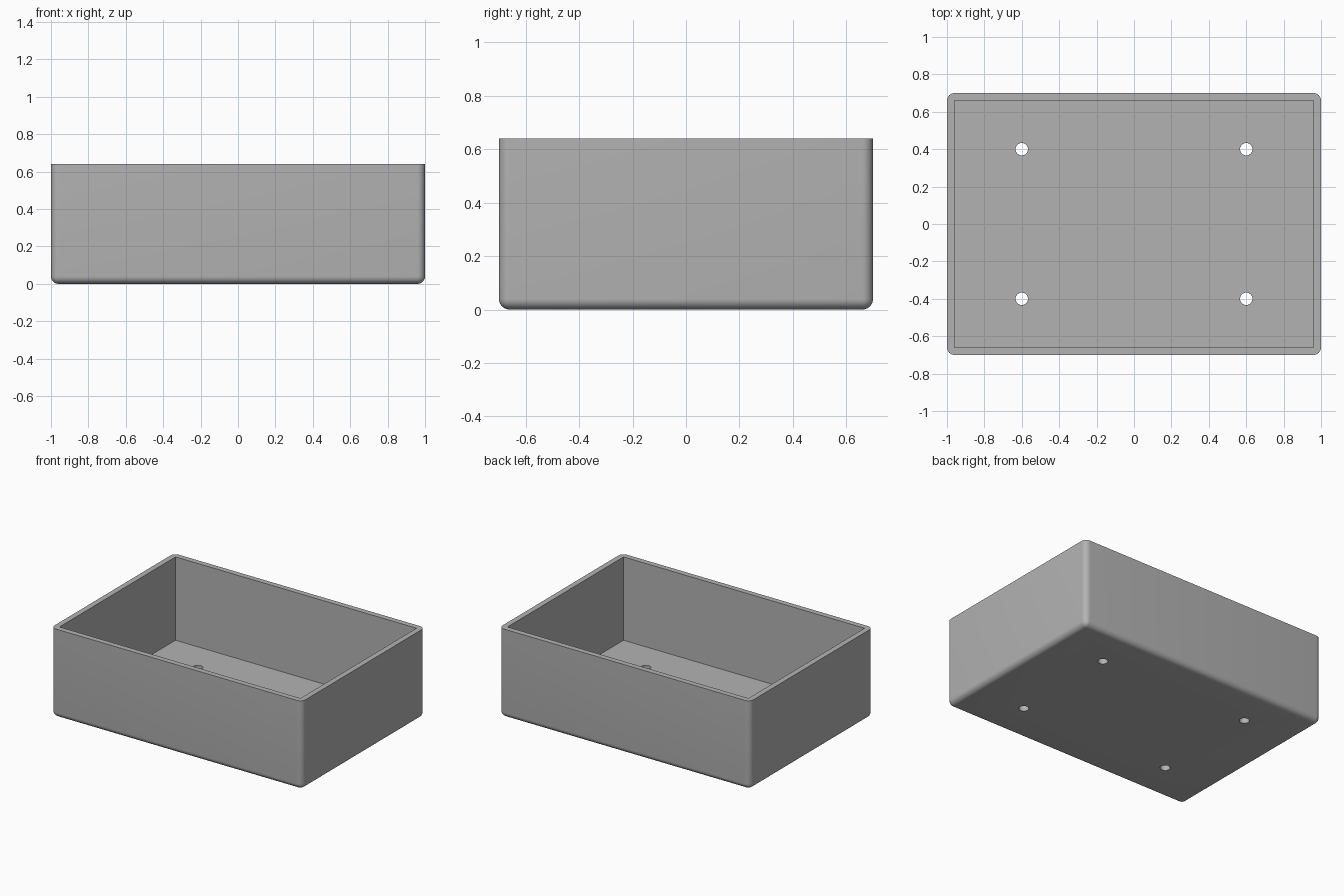
import bpy
import bmesh
from mathutils import Matrix, Vector

if "Cube" in bpy.data.objects:
    bpy.data.objects.remove(bpy.data.objects["Cube"], do_unlink=True)

LENGTH, DEPTH, HEIGHT = 2.0, 1.4, 0.64
WALL = 0.04
FILLET = 0.04
HOLE_RADIUS = 0.033

grey = bpy.data.materials.new("plain grey")
grey.use_nodes = True
colour = (0.45, 0.45, 0.45, 1)
grey.diffuse_color = colour
grey.node_tree.nodes["Principled BSDF"].inputs["Base Color"].default_value = colour


def add_object(name, bm):
    mesh = bpy.data.meshes.new(name)
    bm.to_mesh(mesh)
    bm.free()
    mesh.materials.append(grey)
    obj = bpy.data.objects.new(name, mesh)
    bpy.context.collection.objects.link(obj)
    return obj


def block(size, bottom):
    bm = bmesh.new()
    centre = Matrix.Translation((0, 0, bottom + size[2] / 2))
    bmesh.ops.create_cube(bm, size=1, matrix=centre @ Matrix.Diagonal(Vector(size)).to_4x4())
    return bm


# Outer shell, rounded on every edge except the rim
bm = block((LENGTH, DEPTH, HEIGHT), 0)
rounded = [e for e in bm.edges if min(v.co.z for v in e.verts) < HEIGHT / 2]
bmesh.ops.bevel(bm, geom=rounded, offset=FILLET, segments=8, profile=0.5, affect='EDGES')
box = add_object("open_box", bm)

# Square-cornered cavity
cutters = [add_object("cavity_cutter", block(
    (LENGTH - 2 * WALL, DEPTH - 2 * WALL, HEIGHT), WALL))]

# Four holes through the floor
for x in (-0.6, 0.6):
    for y in (-0.4, 0.4):
        bm = bmesh.new()
        bmesh.ops.create_cone(bm, cap_ends=True, segments=48, radius1=HOLE_RADIUS,
                              radius2=HOLE_RADIUS, depth=0.2,
                              matrix=Matrix.Translation((x, y, 0)))
        cutters.append(add_object("hole_cutter", bm))

# Cut the shell, then discard the cutters
bpy.context.view_layer.objects.active = box
for cutter in cutters:
    cut = box.modifiers.new(cutter.name, 'BOOLEAN')
    cut.operation = 'DIFFERENCE'
    cut.solver = 'EXACT'
    cut.object = cutter
    bpy.ops.object.modifier_apply(modifier=cut.name)
    bpy.data.objects.remove(cutter, do_unlink=True)

bpy.ops.object.select_all(action='DESELECT')
box.select_set(True)
bpy.ops.object.shade_smooth_by_angle(angle=0.6)
